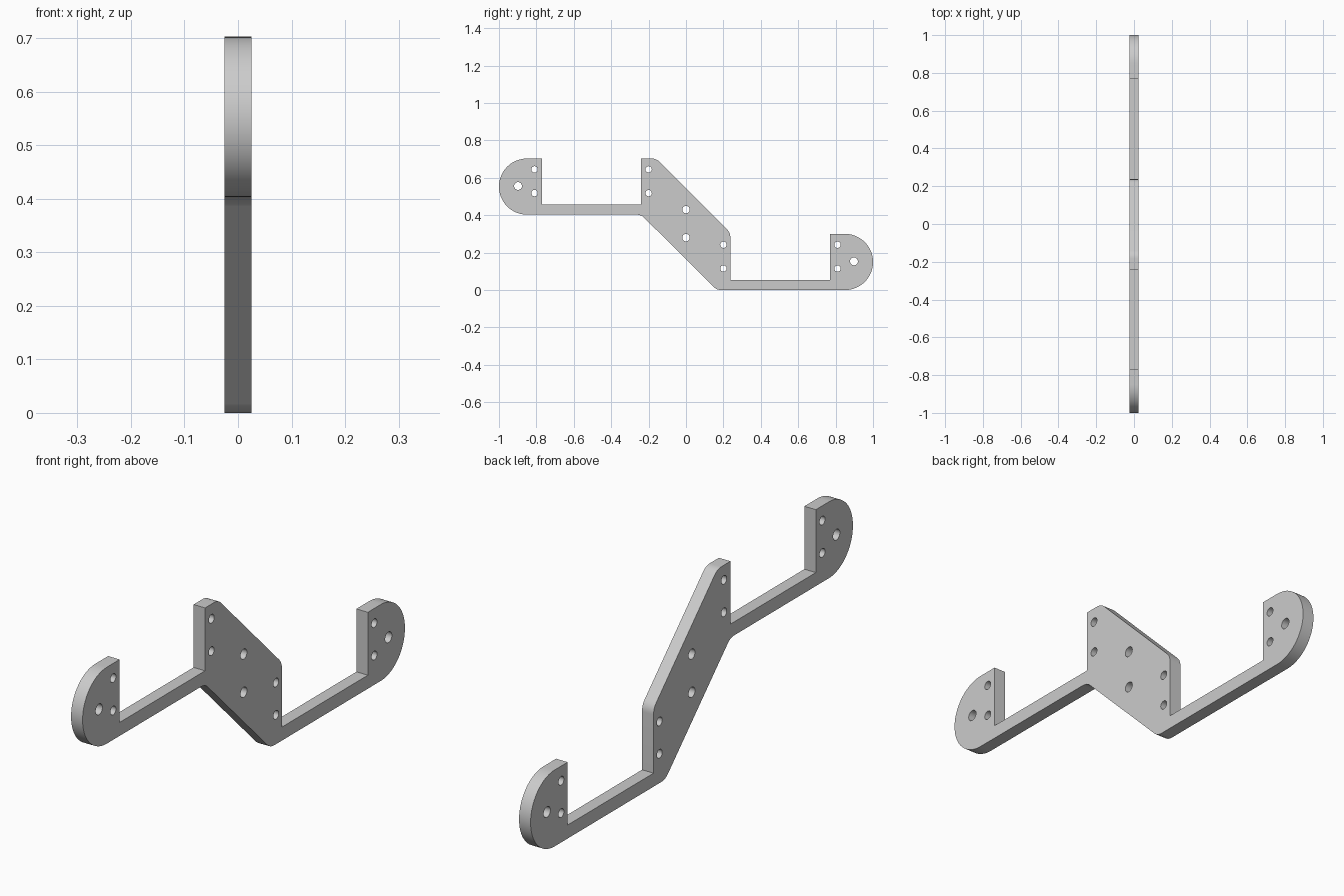
import bpy
import bmesh
from math import sin, cos, radians, tan
from mathutils import Vector

cube = bpy.data.objects.get("Cube")
if cube:
    bpy.data.objects.remove(cube, do_unlink=True)

THICKNESS = 0.05
END_R = 0.15      # rounded end radius
STEP = 0.403      # height difference between the two arms
BAR = 0.053       # height of the thin bars


def arc(cy, cz, r, start, stop, steps):
    angles = [radians(start + (stop - start) * i / steps) for i in range(steps + 1)]
    return [(cy + r * cos(a), cz + r * sin(a)) for a in angles]


def fillet(before, corner, after, r=0.06, steps=6):
    """Round a 45 degree bend with a short curve."""
    c = Vector(corner)
    t = r * tan(radians(22.5))
    p = c + (Vector(before) - c).normalized() * t
    q = c + (Vector(after) - c).normalized() * t
    pts = []
    for i in range(steps + 1):
        u = i / steps
        pts.append(tuple(p * (1 - u) ** 2 + c * 2 * u * (1 - u) + q * u * u))
    return pts


# Outline in the side plane (y, z): the front arm sits one step above the back arm
top = STEP + 2 * END_R
low_front, low_back = (-0.24, STEP), (0.164, 0)
high_back, high_front = (0.237, 0.307), (-0.159, top)

outline = [(-0.24, STEP + BAR), (-0.77, STEP + BAR), (-0.77, top)]
outline += arc(-1 + END_R, STEP + END_R, END_R, 90, 270, 40)
outline += fillet((-0.8, STEP), low_front, low_back)
outline += fillet(low_front, low_back, (0.8, 0))
outline += arc(1 - END_R, END_R, END_R, -90, 90, 40)
outline += [(0.77, 2 * END_R), (0.77, BAR), (0.237, BAR)]
outline += fillet((0.237, BAR), high_back, high_front)
outline += fillet(high_back, high_front, (-0.24, top))
outline += [(-0.24, top)]

# Bolt holes: matching sets on both arms, plus two in the slanted web
holes = [(0, 0.43, 0.02), (0, 0.28, 0.02)]
for side, lift in ((-1, STEP), (1, 0)):
    for y in (0.2, 0.81):
        for z in (0.115, 0.242):
            holes.append((side * y, z + lift, 0.017))
    holes.append((side * 0.898, 0.153 + lift, 0.021))

# Filled, extruded profile
curve = bpy.data.curves.new("bracket_profile", "CURVE")
curve.dimensions = "2D"
curve.fill_mode = "BOTH"
curve.extrude = THICKNESS / 2
for pts in [outline] + [arc(y, z, r, 0, 345, 23) for y, z, r in holes]:
    spline = curve.splines.new("POLY")
    spline.points.add(len(pts) - 1)
    for point, (y, z) in zip(spline.points, pts):
        point.co = (y, z, 0, 1)
    spline.use_cyclic_u = True

profile = bpy.data.objects.new("bracket_profile", curve)
bpy.context.collection.objects.link(profile)
bpy.context.view_layer.update()
mesh = bpy.data.meshes.new_from_object(
    profile.evaluated_get(bpy.context.evaluated_depsgraph_get()))
bpy.data.objects.remove(profile, do_unlink=True)

# Stand the plate upright: profile x -> y, profile y -> z, depth -> x
bm = bmesh.new()
bm.from_mesh(mesh)
for v in bm.verts:
    v.co = (v.co.z, v.co.x, v.co.y)
bmesh.ops.remove_doubles(bm, verts=bm.verts, dist=0.0002)
bmesh.ops.recalc_face_normals(bm, faces=bm.faces)
bm.to_mesh(mesh)
bm.free()

# Single grey metal
grey = bpy.data.materials.new("grey_metal")
grey.use_nodes = True
colour = (0.6, 0.6, 0.6, 1)
grey.diffuse_color = colour
for node in grey.node_tree.nodes:
    if node.type == "BSDF_PRINCIPLED":
        node.inputs["Base Color"].default_value = colour
mesh.materials.clear()
mesh.materials.append(grey)

mesh.name = "stepped_bracket"
bracket = bpy.data.objects.new("stepped_bracket", mesh)
bpy.context.collection.objects.link(bracket)
bpy.ops.object.select_all(action="DESELECT")
bracket.select_set(True)
bpy.context.view_layer.objects.active = bracket
bpy.ops.object.shade_smooth_by_angle(angle=radians(30))
